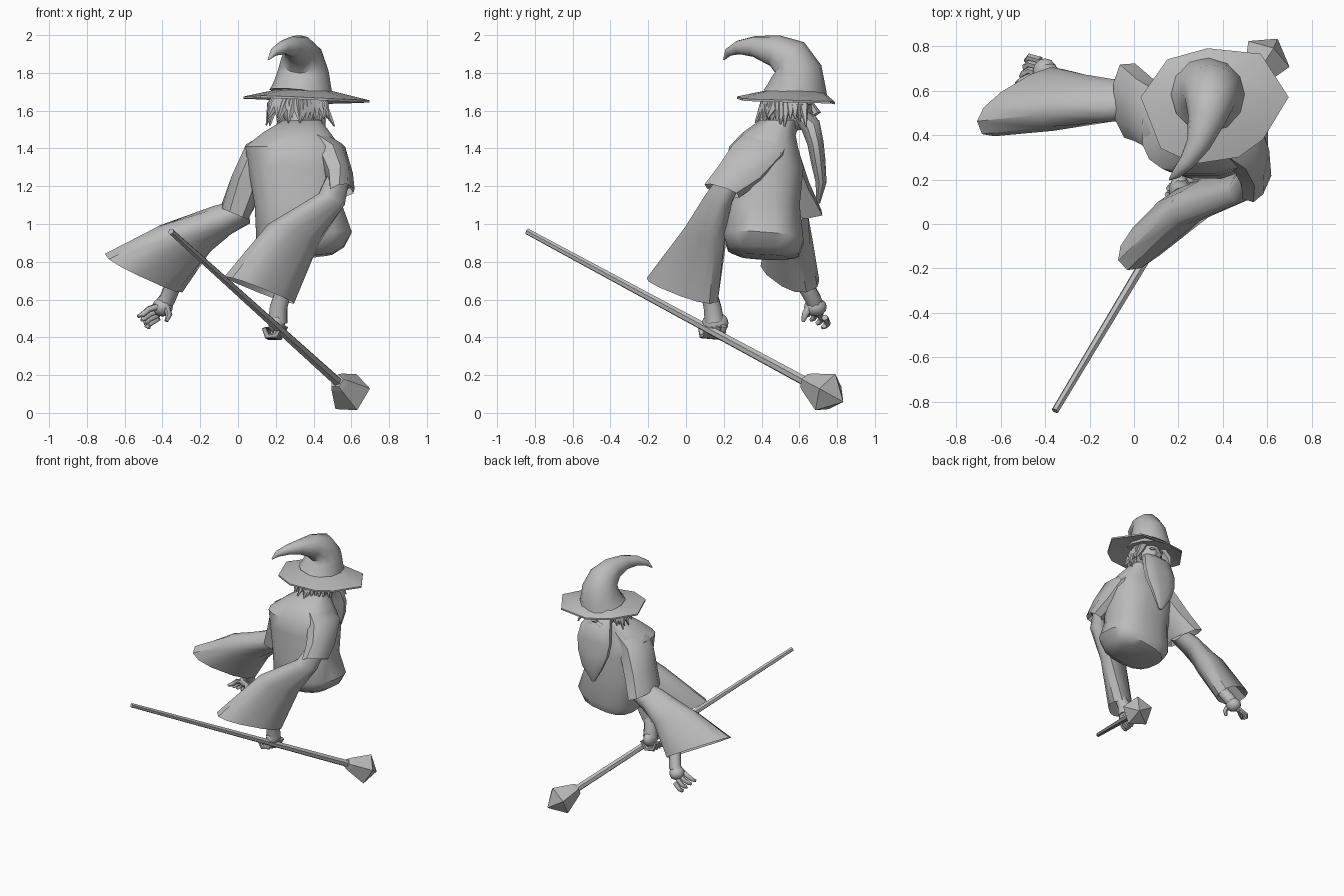
import bpy, bmesh, math, random
from mathutils import Vector as V

random.seed(4)
cube = bpy.data.objects.get("Cube")
if cube:
    bpy.data.objects.remove(cube, do_unlink=True)

grey = bpy.data.materials.new("plain grey")
grey.use_nodes = True
grey.diffuse_color = (0.5, 0.5, 0.5, 1)
grey.node_tree.nodes["Principled BSDF"].inputs["Base Color"].default_value = (0.5, 0.5, 0.5, 1)


def finish(name, bm, smooth=40):
    bmesh.ops.recalc_face_normals(bm, faces=bm.faces)
    mesh = bpy.data.meshes.new(name)
    bm.to_mesh(mesh)
    bm.free()
    mesh.materials.append(grey)
    ob = bpy.data.objects.new(name, mesh)
    bpy.context.collection.objects.link(ob)
    if smooth:
        bpy.ops.object.select_all(action='DESELECT')
        ob.select_set(True)
        bpy.context.view_layer.objects.active = ob
        bpy.ops.object.shade_smooth_by_angle(angle=math.radians(smooth))
    return ob


def skin(bm, rings, cap=True):
    """Bridge a list of point rings into a tube."""
    rows = [[bm.verts.new(p) for p in ring] for ring in rings]
    n = len(rows[0])
    for a, b in zip(rows, rows[1:]):
        for i in range(n):
            j = (i + 1) % n
            bm.faces.new((a[i], a[j], b[j], b[i]))
    if cap:
        bm.faces.new(rows[0])
        bm.faces.new(rows[-1])


def oval(c, u, v, n, power=1.0):
    pts = []
    for i in range(n):
        a = 2 * math.pi * (i + 0.5) / n
        s, t = math.cos(a), math.sin(a)
        pts.append(c + u * math.copysign(abs(s) ** power, s) + v * math.copysign(abs(t) ** power, t))
    return pts


def tube(bm, path, radii, n=8):
    """Round tube along a path."""
    path = [V(p) for p in path]
    rings, u = [], None
    for i, p in enumerate(path):
        d = (path[min(i + 1, len(path) - 1)] - path[max(i - 1, 0)]).normalized()
        if u is None:
            u = d.orthogonal()
        u = (u - d * u.dot(d)).normalized()
        rings.append(oval(p, u * radii[i], d.cross(u) * radii[i], n))
    skin(bm, rings)


def flat_loft(name, sections, n=12, hollow=0.0):
    """Loft ovals given by the two ends of their long axis and a half width."""
    mids = [(V(a) + V(b)) / 2 for a, b, w in sections]
    rings = []
    for i, (a, b, w) in enumerate(sections):
        d = mids[min(i + 1, len(mids) - 1)] - mids[max(i - 1, 0)]
        u = (V(b) - V(a)) / 2
        rings.append(oval(mids[i], u, d.cross(u).normalized() * w, n, 0.8))
    if hollow:
        back = (mids[-2] - mids[-1]) * hollow
        rings.append([mids[-1] + (p - mids[-1]) * 0.8 + back for p in rings[-1]])
    bm = bmesh.new()
    skin(bm, rings)
    return finish(name, bm)


def ball(bm, c, r, seg=12):
    res = bmesh.ops.create_uvsphere(bm, u_segments=seg, v_segments=8, radius=1)
    for v in res["verts"]:
        v.co = V(c) + V((v.co.x * r[0], v.co.y * r[1], v.co.z * r[2]))


# Robe body: centre x, centre y, half width, half depth, height, sideways tilt
body = [(.36, .41, .14, .13, .825, .1), (.355, .41, .21, .19, .85, .15), (.35, .41, .255, .215, .92, .15),
        (.32, .405, .235, .2, 1.1, 0), (.305, .42, .255, .205, 1.3, 0), (.29, .41, .255, .185, 1.41, 0),
        (.31, .44, .18, .14, 1.485, 0), (.34, .49, .1, .1, 1.55, 0)]
bm = bmesh.new()
skin(bm, [oval(V((x, y, z)), V((rx, 0, rx * t)), V((0, ry, -ry * t / 2)), 16, 0.75)
          for x, y, rx, ry, z, t in body])
finish("robe_body", bm)

# Short outer sleeves over the upper arms
flat_loft("outer_sleeve_left", [((.4, .3, 1.46), (.42, .56, 1.45), .05),
                                ((.47, .24, 1.4), (.52, .52, 1.35), .08),
                                ((.51, .17, 1.3), (.56, .4, 1.23), .07),
                                ((.51, .1, 1.2), (.59, .28, 1.15), .06)], 8, .3)
flat_loft("outer_sleeve_right", [((.22, .34, 1.47), (.24, .58, 1.46), .05),
                                 ((.11, .32, 1.37), (.14, .6, 1.36), .1),
                                 ((.045, .36, 1.22), (.05, .66, 1.2), .095),
                                 ((-.01, .38, 1.05), (-.03, .73, 1.06), .08)], 8, .3)

# Wide hanging sleeves
flat_loft("sleeve_left", [((.49, .2, 1.27), (.57, .28, 1.22), .05),
                          ((.44, .12, 1.16), (.55, .22, 1.1), .06),
                          ((.17, .03, 1.0), (.42, .18, .9), .08),
                          ((-.055, -.19, .72), (.28, .15, .58), .09)], 12, .45)
flat_loft("sleeve_right", [((.04, .48, 1.11), (.05, .62, 1.03), .06),
                           ((-.12, .47, 1.06), (-.05, .64, .98), .075),
                           ((-.42, .46, .97), (-.16, .63, .86), .1),
                           ((-.7, .43, .83), (-.3, .67, .65), .1)], 12, .45)

# Left forearm and fist around the shaft
bm = bmesh.new()
tube(bm, [(.3, .08, .8), (.24, .12, .64), (.215, .14, .56), (.21, .15, .48)], [.05, .045, .05, .055])
ball(bm, (.205, .155, .475), (.045, .07, .06))
for i in range(4):
    s = i * .028
    tube(bm, [(.25 - s * .3, .2 - s, .46), (.22 - s * .3, .19 - s, .4 + s * .1),
              (.17 - s * .2, .17 - s, .4 + s * .1), (.155 - s * .2, .16 - s, .45)],
         [.017, .018, .017, .012], 6)
finish("left_hand", bm, 60)

# Right forearm and open hand
bm = bmesh.new()
tube(bm, [(-.3, .58, .78), (-.35, .64, .66), (-.375, .675, .6), (-.41, .685, .555)], [.05, .045, .045, .045])
ball(bm, (-.4, .685, .56), (.055, .06, .05))
for i in range(4):
    y, k = .645 + i * .03, i * .02
    tube(bm, [(-.42, y, .565 - k), (-.47, y + .015, .55 - k * 1.3), (-.505 + k * .4, y, .52 - k),
              (-.53 + k, y - .015, .51 - k)], [.018, .017, .015, .009], 6)
tube(bm, [(-.38, .65, .56), (-.365, .63, .52), (-.38, .62, .485)], [.02, .018, .01], 6)
finish("right_hand", bm, 60)

# Head with nose, brows and moustache
bm = bmesh.new()
tube(bm, [(.335, .51, 1.48), (.33, .55, 1.6)], [.075, .075])
ball(bm, (.33, .57, 1.61), (.095, .1, .12), 16)
tube(bm, [(.33, .655, 1.65), (.33, .69, 1.59), (.33, .66, 1.57)], [.012, .025, .018], 6)
for s in (-1, 1):
    tube(bm, [(.33, .665, 1.565), (.33 + s * .05, .675, 1.55), (.33 + s * .1, .645, 1.49)],
         [.022, .025, .006], 6)
    ball(bm, (.33 + s * .04, .655, 1.64), (.025, .014, .01), 8)
finish("head", bm, 60)

# Beard
beard = [(.6, 1.58, .09, .045), (.66, 1.52, .13, .055), (.685, 1.43, .145, .045),
         (.7, 1.33, .13, .04), (.715, 1.22, .085, .03), (.7, 1.11, .015, .01)]
flat_loft("beard", [((.33 - w, y, z), (.33 + w, y, z), t) for y, z, w, t in beard])

# Ragged hair locks round the sides and back
bm = bmesh.new()
for i in range(26):
    a = math.radians(160 + 220 * i / 25)
    d = V((math.cos(a), math.sin(a) * 1.1, 0))
    o = V((.32, .57, 0))
    r, drop = random.uniform(.14, .19), random.uniform(.12, .18)
    tube(bm, [o + d * .09 + V((0, 0, 1.7)), o + d * .14 + V((0, 0, 1.63)),
              o + d * r + V((random.uniform(-.03, .03), 0, 1.69 - drop))], [.03, .028, .004], 5)
finish("hair", bm, 50)

# Hat brim: faceted, dipping outwards
rim = [(.03, .57, 1.675), (.15, .74, 1.67), (.33, .79, 1.645), (.57, .765, 1.65), (.695, .57, 1.655),
       (.58, .38, 1.66), (.47, .3, 1.665), (.27, .27, 1.675), (.12, .34, 1.68)]
hub = V((.335, .575, 1.71))
inner = []
for p in rim:
    d = V((p[0] - hub.x, p[1] - hub.y, 0)).normalized()
    inner.append(hub + d * .14)
down = V((0, 0, -.012))
bm = bmesh.new()
skin(bm, [inner, [V(p) for p in rim], [V(p) + down for p in rim], [p + down for p in inner]])
finish("hat_brim", bm, 25)

# Hat crown curling over backwards
bm = bmesh.new()
tube(bm, [(.335, .58, 1.69), (.34, .585, 1.73), (.345, .585, 1.81), (.34, .55, 1.88), (.325, .47, 1.918),
          (.29, .36, 1.94), (.24, .28, 1.935), (.19, .225, 1.91), (.16, .2, 1.87)],
     [.17, .155, .135, .112, .085, .055, .037, .022, .004], 12)
finish("hat_crown", bm, 50)

# Staff shaft and faceted head
tail, end = V((-.355, -.84, .96)), V((.56, .69, .135))
axis = (end - tail).normalized()
bm = bmesh.new()
tube(bm, [tail, end], [.017, .027], 6)
finish("staff_shaft", bm, 0)
bm = bmesh.new()
tube(bm, [end - axis * .08, end - axis * .055, end + axis * .08, end + axis * .18],
     [.04, .055, .115, .004], 5)
finish("staff_head", bm, 0)
